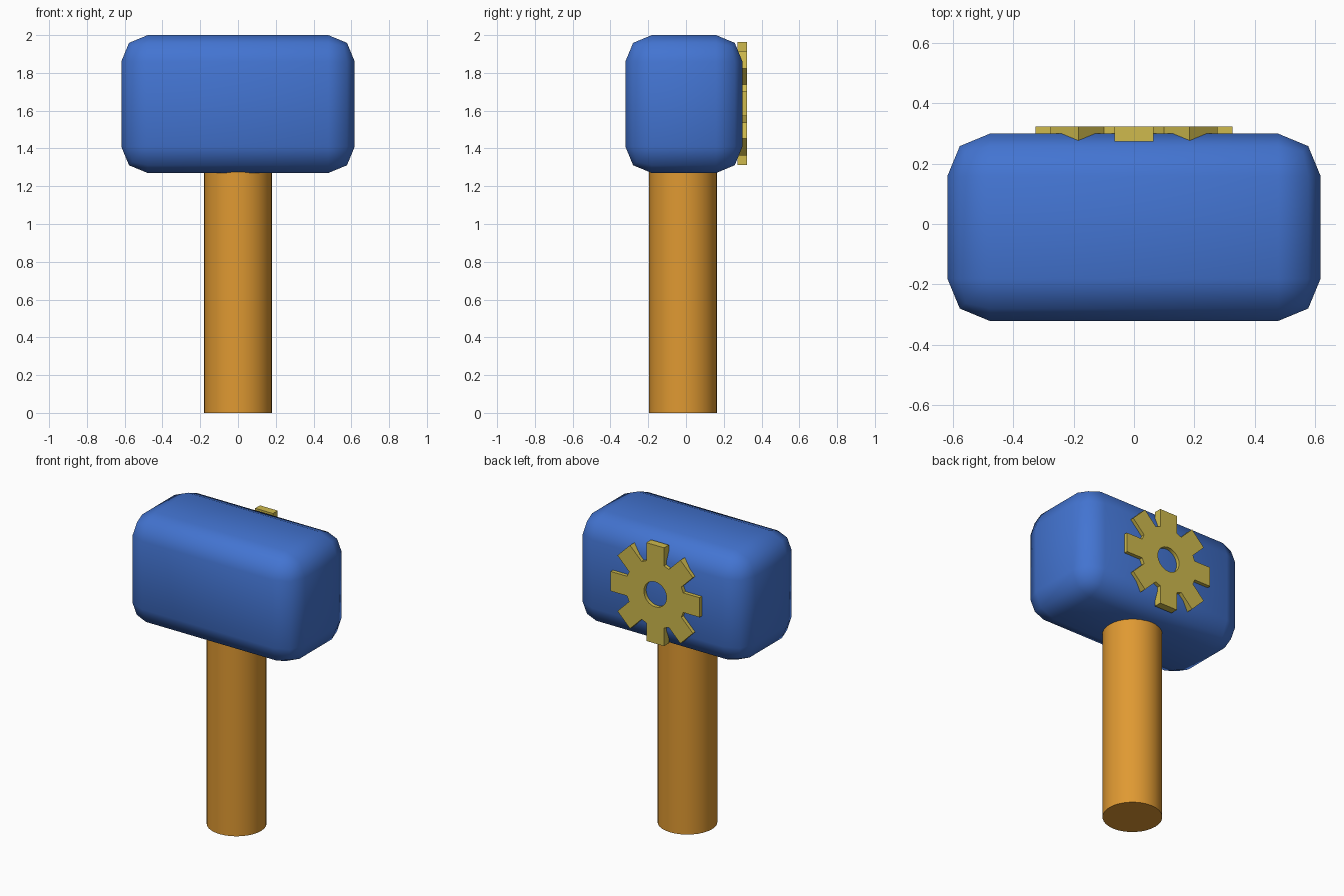
import bpy, bmesh, math
from mathutils import Vector, Matrix

if "Cube" in bpy.data.objects:
    bpy.data.objects.remove(bpy.data.objects["Cube"])


def material(name, rgb):
    m = bpy.data.materials.new(name)
    m.diffuse_color = (*rgb, 1)
    m.use_nodes = True
    m.node_tree.nodes["Principled BSDF"].inputs["Base Color"].default_value = m.diffuse_color
    return m


blue = material("blue", (0.056, 0.175, 0.64))
orange = material("orange", (0.74, 0.32, 0.032))
yellow = material("yellow", (0.62, 0.49, 0.075))


def finish(bm, name, mat, smooth_angle=None):
    bmesh.ops.recalc_face_normals(bm, faces=bm.faces)
    me = bpy.data.meshes.new(name)
    bm.to_mesh(me)
    bm.free()
    me.materials.append(mat)
    ob = bpy.data.objects.new(name, me)
    bpy.context.collection.objects.link(ob)
    if smooth_angle:
        bpy.ops.object.select_all(action='DESELECT')
        ob.select_set(True)
        bpy.context.view_layer.objects.active = ob
        bpy.ops.object.shade_smooth_by_angle(angle=math.radians(smooth_angle))
    return ob


# Hammer head: box with two-step rounded edges, smooth shaded
bm = bmesh.new()
bmesh.ops.create_cube(bm, size=1, matrix=Matrix.Translation((0, -0.011, 1.635))
                      @ Matrix.Diagonal((1.236, 0.62, 0.73, 1)))
bmesh.ops.bevel(bm, geom=bm.edges[:], offset=0.14, offset_type='OFFSET',
                segments=2, profile=0.5, affect='EDGES')
finish(bm, "hammer_head", blue, 80)

# Handle: plain cylinder running up into the head
bm = bmesh.new()
bmesh.ops.create_cone(bm, cap_ends=True, segments=32, radius1=0.18, radius2=0.18,
                      depth=1.35, matrix=Matrix.Translation((0, -0.015, 0.675)))
finish(bm, "handle", orange, 40)

# Gear emblem on the back: eight straight teeth around a round hole
TEETH, TIP, ROOT, HALF, HOLE = 8, 0.326, 0.206, 0.065, 0.083
outline = []
for i in range(TEETH):
    a = 2 * math.pi * i / TEETH
    for u, r in ((-HALF, ROOT), (-HALF, TIP), (HALF, TIP), (HALF, ROOT)):
        outline.append((r * math.cos(a) - u * math.sin(a),
                        r * math.sin(a) + u * math.cos(a)))
hole = [(HOLE * math.cos(math.pi * i / 16), HOLE * math.sin(math.pi * i / 16))
        for i in range(32)]

bm = bmesh.new()
for loop in (outline, hole):
    vs = [bm.verts.new((x, 0.273, 1.638 + z)) for x, z in loop]
    for i, v in enumerate(vs):
        bm.edges.new((v, vs[(i + 1) % len(vs)]))
bmesh.ops.triangle_fill(bm, use_beauty=True, edges=bm.edges[:])
ext = bmesh.ops.extrude_face_region(bm, geom=bm.faces[:], use_keep_orig=True)
bmesh.ops.translate(bm, vec=Vector((0, 0.05, 0)),
                    verts=[g for g in ext["geom"] if isinstance(g, bmesh.types.BMVert)])
finish(bm, "gear_emblem", yellow, 30)
